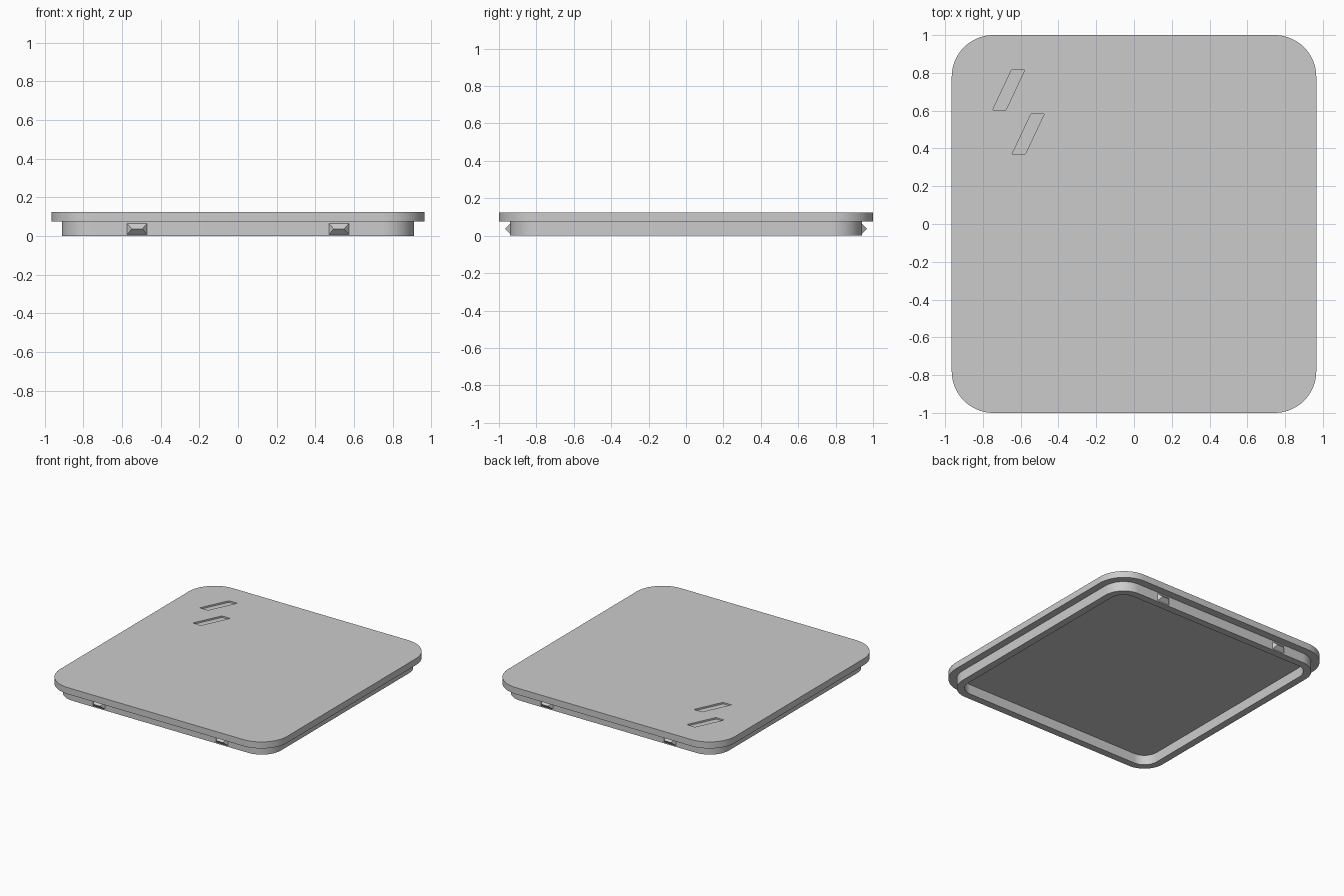
import bpy, bmesh, math

cube = bpy.data.objects.get("Cube")
if cube:
    bpy.data.objects.remove(cube, do_unlink=True)

# Single plain grey plastic
grey = bpy.data.materials.new("grey_plastic")
grey.use_nodes = True
colour = (0.6, 0.6, 0.6, 1)
grey.diffuse_color = colour
grey.node_tree.nodes["Principled BSDF"].inputs["Base Color"].default_value = colour


def finish(name, bm):
    bmesh.ops.recalc_face_normals(bm, faces=bm.faces)
    mesh = bpy.data.meshes.new(name)
    bm.to_mesh(mesh)
    bm.free()
    mesh.materials.append(grey)
    obj = bpy.data.objects.new(name, mesh)
    bpy.context.collection.objects.link(obj)
    return obj


def smooth(obj):
    bpy.ops.object.select_all(action='DESELECT')
    obj.select_set(True)
    bpy.context.view_layer.objects.active = obj
    bpy.ops.object.shade_smooth_by_angle(angle=math.radians(30))


def rounded_outline(hx, hy, r, steps=16):
    """Counter-clockwise rounded rectangle."""
    pts = []
    for k, (sx, sy) in enumerate([(1, 1), (-1, 1), (-1, -1), (1, -1)]):
        for i in range(steps + 1):
            a = (k + i / steps) * math.pi / 2
            pts.append((sx * (hx - r) + r * math.cos(a),
                        sy * (hy - r) + r * math.sin(a)))
    return pts


def ring(bm, pts, z):
    return [bm.verts.new((x, y, z)) for x, y in pts]


def bridge(bm, a, b):
    for i in range(len(a)):
        j = (i + 1) % len(a)
        bm.faces.new((a[i], a[j], b[j], b[i]))


def prism(name, pts, z0, z1):
    bm = bmesh.new()
    low, high = ring(bm, pts, z0), ring(bm, pts, z1)
    bridge(bm, low, high)
    bm.faces.new(low)
    bm.faces.new(high)
    return finish(name, bm)


PLATE_Z, TOP_Z = 0.075, 0.125

# Lid plate
plate = prism("lid_plate", rounded_outline(0.965, 1.0, 0.22), PLATE_Z, TOP_Z)

# Two shallow slanted grooves in one corner of the lid
for x, y in [(-0.748, 0.604), (-0.645, 0.371)]:
    slant = [(x, y), (x + 0.07, y), (x + 0.17, y + 0.212), (x + 0.10, y + 0.212)]
    cutter = prism("groove_cutter", slant, TOP_Z - 0.012, TOP_Z + 0.05)
    cutter.hide_render = True
    mod = plate.modifiers.new("groove", 'BOOLEAN')
    mod.operation = 'DIFFERENCE'
    mod.solver = 'EXACT'
    mod.object = cutter
    bpy.context.view_layer.objects.active = plate
    bpy.ops.object.modifier_apply(modifier=mod.name)
    bpy.data.objects.remove(cutter, do_unlink=True)
smooth(plate)

# Hollow rim under the lid
bm = bmesh.new()
outer, inner = rounded_outline(0.91, 0.94, 0.165), rounded_outline(0.855, 0.885, 0.11)
loops = [ring(bm, outer, PLATE_Z), ring(bm, outer, 0),
         ring(bm, inner, 0), ring(bm, inner, PLATE_Z)]
for a, b in zip(loops, loops[1:]):
    bridge(bm, a, b)
smooth(finish("lower_rim", bm))

# Hipped snap tabs on the front and back of the rim
for side, sy in [("front", -1), ("back", 1)]:
    for hand, sx in [("right", -1), ("left", 1)]:
        bm = bmesh.new()
        cx, half, ridge = sx * 0.522, 0.052, 0.027
        base = [bm.verts.new((cx + dx, sy * 0.939, z)) for dx, z in
                [(-half, 0.008), (half, 0.008), (half, 0.066), (-half, 0.066)]]
        tip = [bm.verts.new((cx + dx, sy * 0.968, 0.037)) for dx in (-ridge, ridge)]
        bm.faces.new(base)
        bm.faces.new((base[0], base[1], tip[1], tip[0]))
        bm.faces.new((base[2], base[3], tip[0], tip[1]))
        bm.faces.new((base[1], base[2], tip[1]))
        bm.faces.new((base[3], base[0], tip[0]))
        finish(f"{side}_{hand}_snap_tab", bm)
